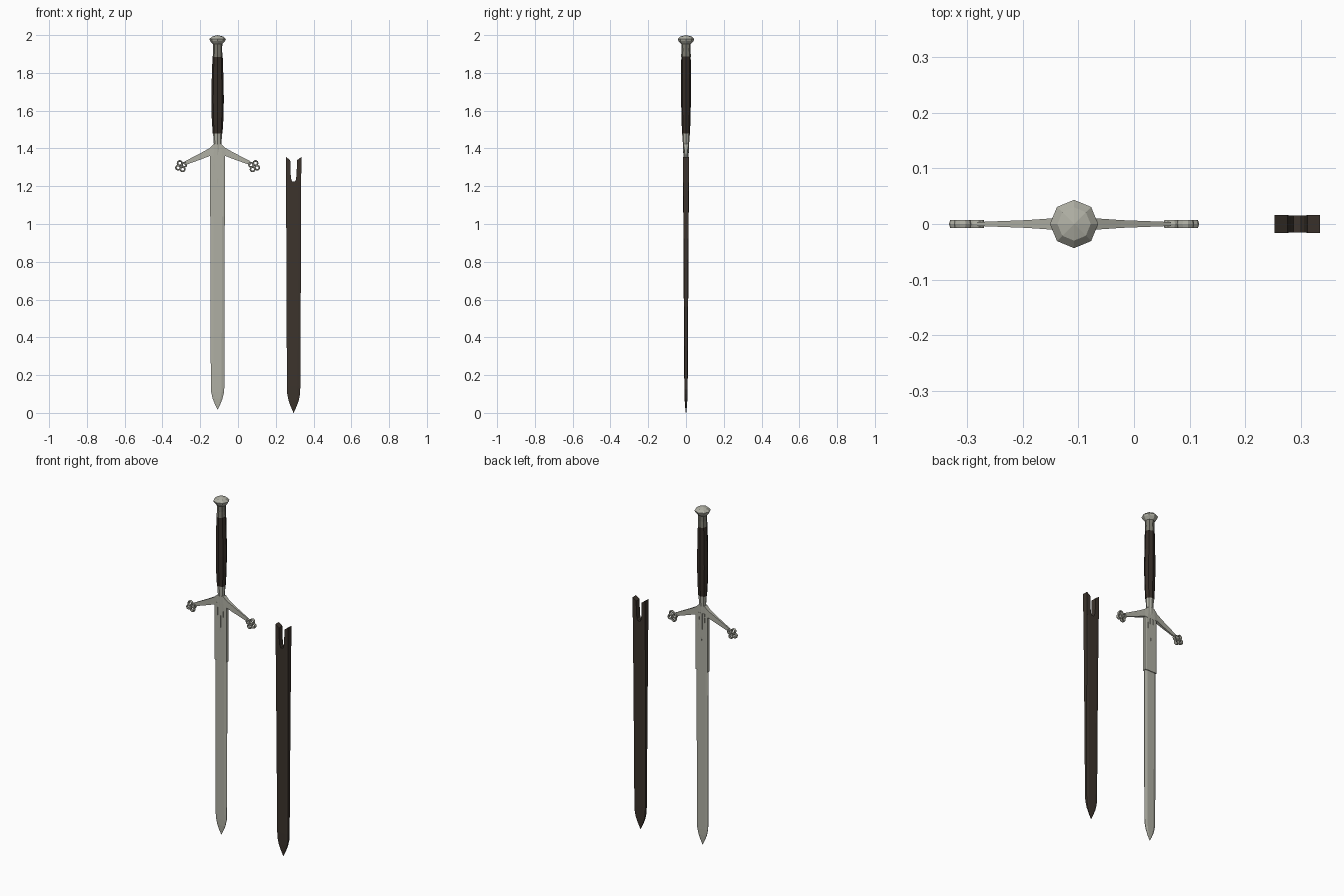
import bpy, bmesh, math

if "Cube" in bpy.data.objects:
    bpy.data.objects.remove(bpy.data.objects["Cube"])

CX = -0.108   # sword axis
SX = 0.2945   # scabbard axis


def material(name, r, g, b):
    m = bpy.data.materials.new(name)
    m.diffuse_color = (r, g, b, 1)
    m.use_nodes = True
    m.node_tree.nodes["Principled BSDF"].inputs["Base Color"].default_value = m.diffuse_color
    return m


STEEL = material("steel", 0.43, 0.43, 0.37)
DARK_STEEL = material("dark steel", 0.20, 0.195, 0.16)
GRIP = material("grip leather", 0.035, 0.026, 0.020)
LEATHER = material("scabbard leather", 0.045, 0.034, 0.026)


def loft(name, rings, mat, x=0.0):
    """Skin a list of equally long point rings and cap both ends."""
    bm = bmesh.new()
    vs = [[bm.verts.new((p[0] + x, p[1], p[2])) for p in r] for r in rings]
    n = len(vs[0])
    for a, b in zip(vs, vs[1:]):
        for i in range(n):
            j = (i + 1) % n
            bm.faces.new((a[i], a[j], b[j], b[i]))
    bm.faces.new(vs[0][::-1])
    bm.faces.new(vs[-1])
    bmesh.ops.remove_doubles(bm, verts=bm.verts, dist=1e-5)
    bmesh.ops.recalc_face_normals(bm, faces=bm.faces)
    me = bpy.data.meshes.new(name)
    bm.to_mesh(me)
    bm.free()
    me.materials.append(mat)
    ob = bpy.data.objects.new(name, me)
    bpy.context.collection.objects.link(ob)
    return ob


def flat_section(z, w, t, te, k=0.6):
    """Flat eight-point section: thickness t in the middle, te at the edges."""
    return [(-w, -te, z), (-w * k, -t, z), (w * k, -t, z), (w, -te, z),
            (w, te, z), (w * k, t, z), (-w * k, t, z), (-w, te, z)]


def octagon(z, rx, ry):
    return [(rx * math.cos(i * math.pi / 4), ry * math.sin(i * math.pi / 4), z)
            for i in range(8)]


def box_x(x, z0, z1, t):
    return [(x, -t, z0), (x, t, z0), (x, t, z1), (x, -t, z1)]


def box_z(z0, z1, x0, x1, t):
    """Rectangle at x0..x1 whose height runs from z0 to z1."""
    return [(x0, -t, z0), (x1, -t, z1), (x1, t, z1), (x0, t, z0)]


# blade with curved point
loft("blade", [flat_section(*s) for s in (
    (0.018, 0.0006, 0.0006, 0.0004), (0.045, 0.014, 0.003, 0.001),
    (0.075, 0.026, 0.005, 0.0012), (0.11, 0.034, 0.006, 0.0015),
    (0.14, 0.036, 0.006, 0.0015), (1.06, 0.038, 0.007, 0.002))], STEEL, CX)

# thicker block at the root of the blade
loft("blade_root", [flat_section(*s, k=0.75) for s in (
    (1.04, 0.039, 0.011, 0.009), (1.38, 0.039, 0.011, 0.009))], STEEL, CX)

# sloping crossguard
half = [(0.02, 1.355, 1.423, 0.013), (0.042, 1.360, 1.402, 0.010),
        (0.085, 1.343, 1.378, 0.007), (0.175, 1.311, 1.331, 0.0035)]
stations = [(-x, a, b, t) for x, a, b, t in reversed(half)] + half
loft("crossguard", [box_x(*s) for s in stations], STEEL, CX)

# langet spikes lying on both blade faces
for off, top_w, tip in ((0, 0.007, 1.21), (-0.018, 0.005, 1.285), (0.018, 0.005, 1.285)):
    loft("langet_spike", [box_z(z, z, off - w, off + w, t) for z, w, t in (
        (tip, 0.001, 0.0115), (tip + 0.03, top_w * 0.6, 0.013),
        (1.38, top_w, 0.014))], STEEL, CX)

# four-ring finials
for side in (-1, 1):
    for k in range(4):
        a = side * math.radians(-25) + math.pi / 4 + k * math.pi / 2 + side * math.pi / 4
        cx, cz = 0.193 * side + 0.018 * math.cos(a), 1.306 + 0.018 * math.sin(a)
        bpy.ops.mesh.primitive_torus_add(
            major_radius=0.0118, minor_radius=0.0042, major_segments=10,
            minor_segments=6, location=(CX + cx, 0, cz), rotation=(math.pi / 2, 0, 0))
        ring = bpy.context.object
        ring.name = "finial_ring"
        ring.scale.z = 2.1
        ring.data.materials.append(STEEL)

# hilt
loft("lower_collar", [octagon(*s) for s in (
    (1.36, 0.020, 0.014), (1.42, 0.020, 0.016), (1.482, 0.024, 0.021))], STEEL, CX)
loft("grip", [octagon(*s) for s in (
    (1.48, 0.026, 0.021), (1.56, 0.031, 0.024), (1.66, 0.033, 0.026),
    (1.77, 0.031, 0.026), (1.887, 0.027, 0.025))], GRIP, CX)
loft("upper_collar", [octagon(z, r, r) for z, r in (
    (1.885, 0.026, ), (1.92, 0.024), (1.957, 0.025))], DARK_STEEL, CX)
loft("pommel", [octagon(z, r, r) for z, r in (
    (1.952, 0.025), (1.969, 0.040), (1.979, 0.0435), (1.992, 0.030),
    (2.0, 0.0))], STEEL, CX)

# scabbard body
loft("scabbard", [flat_section(*s) for s in (
    (0.0, 0.0006, 0.001, 0.0005), (0.035, 0.016, 0.005, 0.003),
    (0.065, 0.027, 0.007, 0.005), (0.10, 0.034, 0.008, 0.006),
    (0.14, 0.0355, 0.009, 0.007), (0.70, 0.038, 0.0125, 0.010),
    (1.225, 0.040, 0.0155, 0.0145))], LEATHER, SX)

# forked scabbard mouth
for side in (-1, 1):
    loft("scabbard_prong", [box_z(zi, zo, side * xi, side * xo, t) for zi, zo, xi, xo, t in (
        (1.22, 1.22, 0.004, 0.040, 0.0155), (1.235, 1.235, 0.012, 0.040, 0.0155),
        (1.26, 1.26, 0.0155, 0.0403, 0.0157), (1.338, 1.355, 0.018, 0.041, 0.016))],
        LEATHER, SX)
